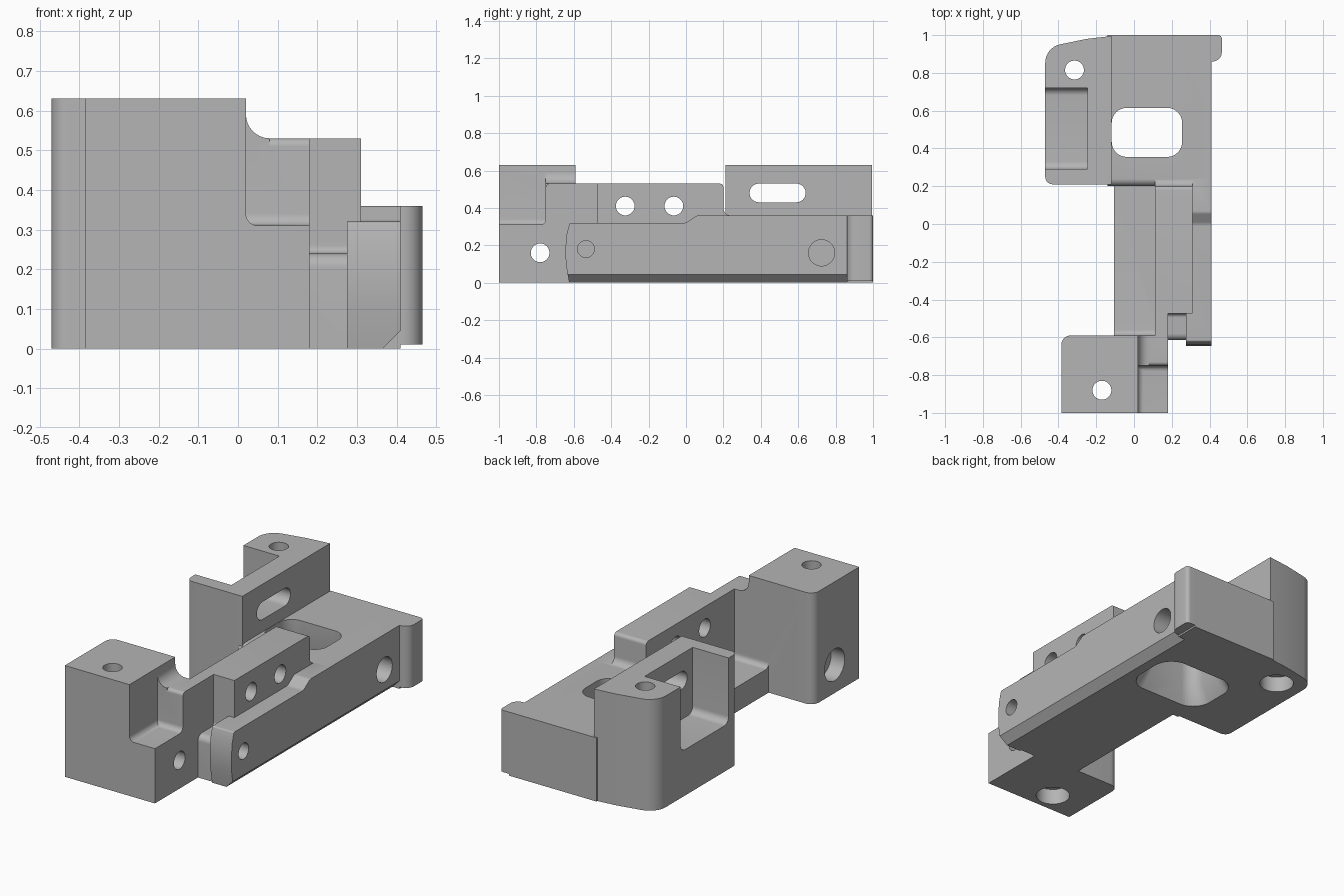
import bpy, bmesh, math
from mathutils import Vector

cube = bpy.data.objects.get("Cube")
if cube:
    bpy.data.objects.remove(cube, do_unlink=True)

grey = bpy.data.materials.new("machined_grey")
grey.use_nodes = True
grey.diffuse_color = (0.46, 0.46, 0.46, 1)
grey.node_tree.nodes["Principled BSDF"].inputs["Base Color"].default_value = (0.46, 0.46, 0.46, 1)


def rounded(points, steps=8):
    """Outline from (u, v) or (u, v, radius) corners."""
    out = []

    def add(p):
        if not out or (out[-1] - p).length > 1e-4:
            out.append(p)

    n = len(points)
    for i, corner in enumerate(points):
        p = Vector(corner[:2])
        r = corner[2] if len(corner) > 2 else 0
        if r == 0:
            add(p)
            continue
        a = (Vector(points[i - 1][:2]) - p).normalized()
        b = (Vector(points[(i + 1) % n][:2]) - p).normalized()
        half = a.angle(b) / 2
        centre = p + (a + b).normalized() * (r / math.sin(half))
        start = p + a * (r / math.tan(half)) - centre
        end = p + b * (r / math.tan(half)) - centre
        sweep = start.angle(end)
        for k in range(steps + 1):
            t = k / steps
            add(centre + (start * math.sin((1 - t) * sweep) + end * math.sin(t * sweep)) / math.sin(sweep))
    if (out[0] - out[-1]).length < 1e-4:
        out.pop()
    return out


def prism(name, outline, axis, lo, hi, lo_offset=0):
    """Extrude an outline along an axis; lo_offset widens the low end."""
    place = {"x": lambda u, v, t: (t, u, v),
             "y": lambda u, v, t: (u, t, v),
             "z": lambda u, v, t: (u, v, t)}[axis]
    mid = sum(outline, Vector((0, 0))) / len(outline)
    bm = bmesh.new()
    low = []
    for p in outline:
        q = p + (p - mid).normalized() * lo_offset
        low.append(bm.verts.new(place(q.x, q.y, lo)))
    high = [bm.verts.new(place(p.x, p.y, hi)) for p in outline]
    bm.faces.new(low)
    bm.faces.new(high)
    for i in range(len(low)):
        j = (i + 1) % len(low)
        bm.faces.new((low[i], low[j], high[j], high[i]))
    bmesh.ops.recalc_face_normals(bm, faces=bm.faces)
    mesh = bpy.data.meshes.new(name)
    bm.to_mesh(mesh)
    bm.free()
    mesh.materials.append(grey)
    obj = bpy.data.objects.new(name, mesh)
    bpy.context.collection.objects.link(obj)
    return obj


def rect(u0, u1, v0, v1, r=0):
    return rounded([(u0, v0, r), (u1, v0, r), (u1, v1, r), (u0, v1, r)])


def circle(u, v, r, n=40):
    return [Vector((u + r * math.cos(i * math.tau / n), v + r * math.sin(i * math.tau / n)))
            for i in range(n)]


def cove(name, x, z, r, y0, y1):
    """Concave fillet between a floor at z and a wall at x."""
    shape = rounded([(x - .02, z - .02), (x + r, z - .02), (x + r, z), (x, z, r),
                     (x, z + r), (x - .02, z + r)])
    return prism(name, shape, "y", y0, y1)


# Rear block with its curved outer corner
body = prism("bracket_body", rounded([(-.47, .21, .04), (-.12, .21), (-.12, .995),
                                      (-.25, .98), (-.47, .935, .1)]), "z", 0, .63)

parts = [
    # Rear plate, side rail and corner lug
    prism("rear_plate", rounded([(.2, 0), (.2, .36, .04), (1, .36), (1, 0)]), "x", -.14, .4),
    prism("side_rail", rounded([(-.625, 0), (-.642, .1), (-.645, .18), (-.638, .26), (-.622, .32, .01),
                                (.0, .32, .04), (.06, .36, .03), (1, .36), (1, 0)]), "x", .275, .41),
    prism("corner_lug", rounded([(.38, .86), (.465, .86, .05), (.465, 1, .02), (.38, 1)]),
          "z", .01, .36),
    # Raised bar and the low web beside it
    prism("raised_bar", rounded([(-.475, 0), (-.475, .53), (.2, .53, .02), (.2, .359, .04),
                                 (.26, .359), (.26, 0)]), "x", .11, .31),
    prism("bar_neck", rect(-.65, -.4, 0, .53), "x", .11, .18),
    prism("low_web", rounded([(-.62, 0), (-.62, .18), (-.59, .18), (-.59, .14, .03),
                              (.23, .14), (.23, 0)]), "x", -.105, .15),
    prism("rail_step", rounded([(-.615, 0), (-.615, .24, .035), (-.475, .24, .02), (-.475, .27),
                                (-.45, .27), (-.45, 0)]), "x", .16, .29),
    # Front block with its stepped foot
    prism("front_block", rounded([(-.385, -1), (.02, -1), (.02, -.59), (-.385, -.59, .05)]),
          "z", 0, .63),
    prism("front_foot", rounded([(-1, 0), (-1, .31), (-.75, .31, .03), (-.75, .53, .02),
                                 (-.59, .53), (-.59, 0)]), "x", -.05, .18),
    cove("foot_cove", .02, .31, .03, -1, -.73),
    cove("neck_cove", .02, .53, .06, -.75, -.59),
]

cuts = [
    # Pocket, slot and tapered window at the rear
    prism("pocket", rounded([(.29, .26, .04), (.72, .26, .04), (.72, .8), (.29, .8)]), "x", -.6, -.245),
    prism("wall_slot", rect(.34, .64, .43, .53, .0499), "x", -.3, -.05),
    prism("plate_window", rect(-.118, .255, .355, .615, .08), "z", -.1, .42),
    prism("window_flare", rect(-.118, .255, .355, .615, .08), "z", -.01, .1, .06),
    # Chamfer under the rail
    prism("rail_chamfer", rounded([(.355, -.01), (.42, .055), (.42, -.01)]), "y", -.7, .86),
    # Cross holes
    prism("rail_hole_front", circle(-.535, .18, .045), "x", .28, .5),
    prism("rail_hole_rear", circle(.725, .16, .07), "x", .2, .5),
    prism("foot_hole", circle(-.78, .16, .05), "x", -.5, .25),
    prism("foot_counterbore", circle(-.78, .16, .09), "x", -.5, -.3),
]
for y in (-.325, -.065):
    cuts.append(prism("bar_hole", circle(y, .41, .05), "x", 0, .4))
# Mounting holes, counterbored underneath
for x, y in ((-.315, .815), (-.17, -.88)):
    cuts.append(prism("mount_hole", circle(x, y, .05), "z", -.1, .8))
    cuts.append(prism("mount_counterbore", circle(x, y, .09), "z", -.1, .09))

for helpers, operation in ((parts, "UNION"), (cuts, "DIFFERENCE")):
    for helper in helpers:
        mod = body.modifiers.new(helper.name, "BOOLEAN")
        mod.operation = operation
        mod.solver = "EXACT"
        mod.object = helper

# Bake the solid, then drop the helpers
bpy.context.view_layer.update()
graph = bpy.context.evaluated_depsgraph_get()
solid = bpy.data.meshes.new_from_object(body.evaluated_get(graph))
body.modifiers.clear()
body.data = solid
for helper in parts + cuts:
    bpy.data.objects.remove(helper, do_unlink=True)

solid.materials.clear()
solid.materials.append(grey)
for face in solid.polygons:
    face.material_index = 0

bpy.ops.object.select_all(action="DESELECT")
body.select_set(True)
bpy.context.view_layer.objects.active = body
bpy.ops.object.shade_smooth_by_angle(angle=math.radians(30))
